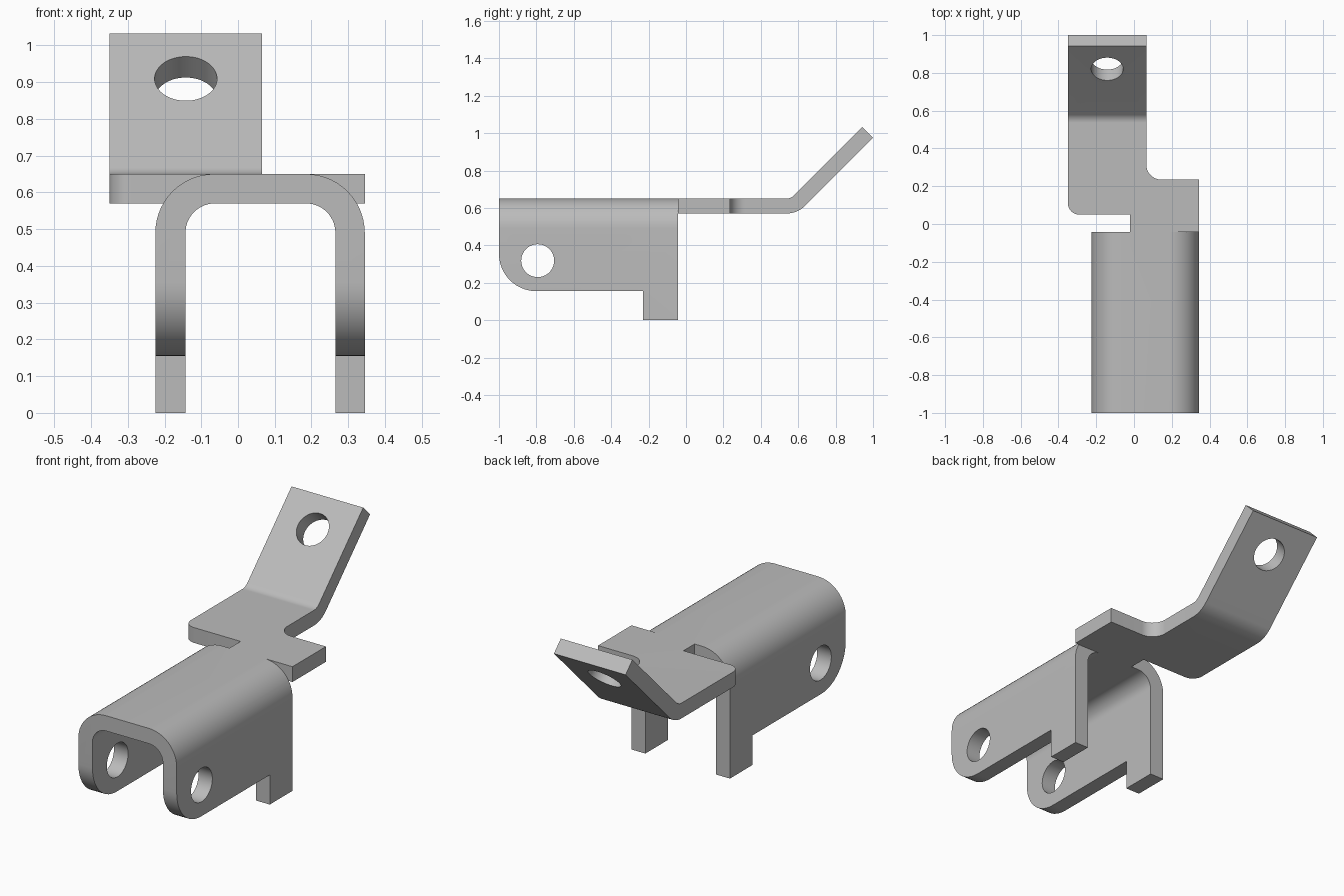
import bpy, bmesh
from math import pi, tan, radians
from mathutils import Vector, Matrix

if "Cube" in bpy.data.objects:
    bpy.data.objects.remove(bpy.data.objects["Cube"])

steel = bpy.data.materials.new("grey steel")
steel.use_nodes = True
GREY = (0.5, 0.5, 0.5, 1)
steel.diffuse_color = GREY
steel.node_tree.nodes["Principled BSDF"].inputs["Base Color"].default_value = GREY


def rounded(corners, steps=14):
    """Polygon points; a third value on a corner is its fillet radius."""
    pts = []
    n = len(corners)
    for i, c in enumerate(corners):
        p = Vector(c[:2])
        if len(c) < 3:
            pts.append(p)
            continue
        u = (Vector(corners[i - 1][:2]) - p).normalized()
        v = (Vector(corners[(i + 1) % n][:2]) - p).normalized()
        half = u.angle(v) / 2
        reach = c[2] / tan(half)
        centre = p + (u + v).normalized() * (reach ** 2 + c[2] ** 2) ** 0.5
        start = p + u * reach - centre
        sweep = (p + v * reach - centre).angle_signed(start)
        for k in range(steps + 1):
            pts.append(centre + Matrix.Rotation(sweep * k / steps, 2) @ start)
    return pts


def extrude(name, corners, axis, lo, hi):
    """Solid from a closed outline swept along one axis."""
    def place(p, d):
        xyz = [p.x, p.y]
        xyz.insert(axis, d)
        return xyz
    bm = bmesh.new()
    face = bm.faces.new([bm.verts.new(place(p, lo)) for p in rounded(corners)])
    moved = bmesh.ops.extrude_face_region(bm, geom=[face])["geom"]
    shift = [0, 0, 0]
    shift[axis] = hi - lo
    bmesh.ops.translate(bm, vec=shift, verts=[g for g in moved if isinstance(g, bmesh.types.BMVert)])
    bmesh.ops.recalc_face_normals(bm, faces=bm.faces)
    mesh = bpy.data.meshes.new(name)
    bm.to_mesh(mesh)
    bm.free()
    mesh.materials.append(steel)
    obj = bpy.data.objects.new(name, mesh)
    bpy.context.collection.objects.link(obj)
    return obj


def drill(name, place, turn, radius, depth):
    bpy.ops.mesh.primitive_cylinder_add(vertices=64, radius=radius, depth=depth,
                                        location=place, rotation=turn)
    tool = bpy.context.object
    tool.name = name
    tool.data.materials.append(steel)
    return tool


def combine(obj, tool, operation):
    """Apply a boolean and discard the tool."""
    tool.hide_render = True
    mod = obj.modifiers.new(operation.lower(), "BOOLEAN")
    mod.operation, mod.object, mod.solver = operation, tool, "EXACT"
    bpy.ops.object.select_all(action="DESELECT")
    bpy.context.view_layer.objects.active = obj
    obj.select_set(True)
    bpy.ops.object.modifier_apply(modifier=mod.name)
    bpy.data.objects.remove(tool)


# U-shaped channel, trimmed to its side outline with feet at the back
bracket = extrude("bracket", [(-.225, -.2), (-.225, .65, .16), (.345, .65, .16), (.345, -.2),
                              (.265, -.2), (.265, .57, .08), (-.143, .57, .08), (-.143, -.2)],
                  1, -1.2, .1)
side = extrude("side_outline", [(-1, .8), (-1, .155, .2), (-.23, .155), (-.23, 0),
                                (-.042, 0), (-.042, .8)], 0, -.6, .6)
combine(bracket, side, "INTERSECT")
combine(bracket, drill("pin_hole", (0, -.793, .318), (0, pi / 2, 0), .088, 2), "DIFFERENCE")

# Bent tongue, trimmed to its stepped plan outline
tongue = extrude("tongue", [(-.2, .57), (.595, .57, .14), (1, .975), (.943, 1.032),
                            (.561, .65, .06), (-.2, .65)], 0, -.6, .6)
plan = extrude("plan_outline", [(-.02, -.042), (.345, -.042), (.345, .235), (.065, .235, .08),
                                (.065, 1.2), (-.35, 1.2), (-.35, .05, .06), (-.02, .05)], 2, 0, 1.5)
combine(tongue, plan, "INTERSECT")
combine(tongue, drill("bolt_hole", (-.142, .82, .91), (radians(45), 0, 0), .085, .4), "DIFFERENCE")

# Join into one sheet-metal part
combine(bracket, tongue, "UNION")
bpy.ops.object.shade_smooth_by_angle(angle=radians(30))
